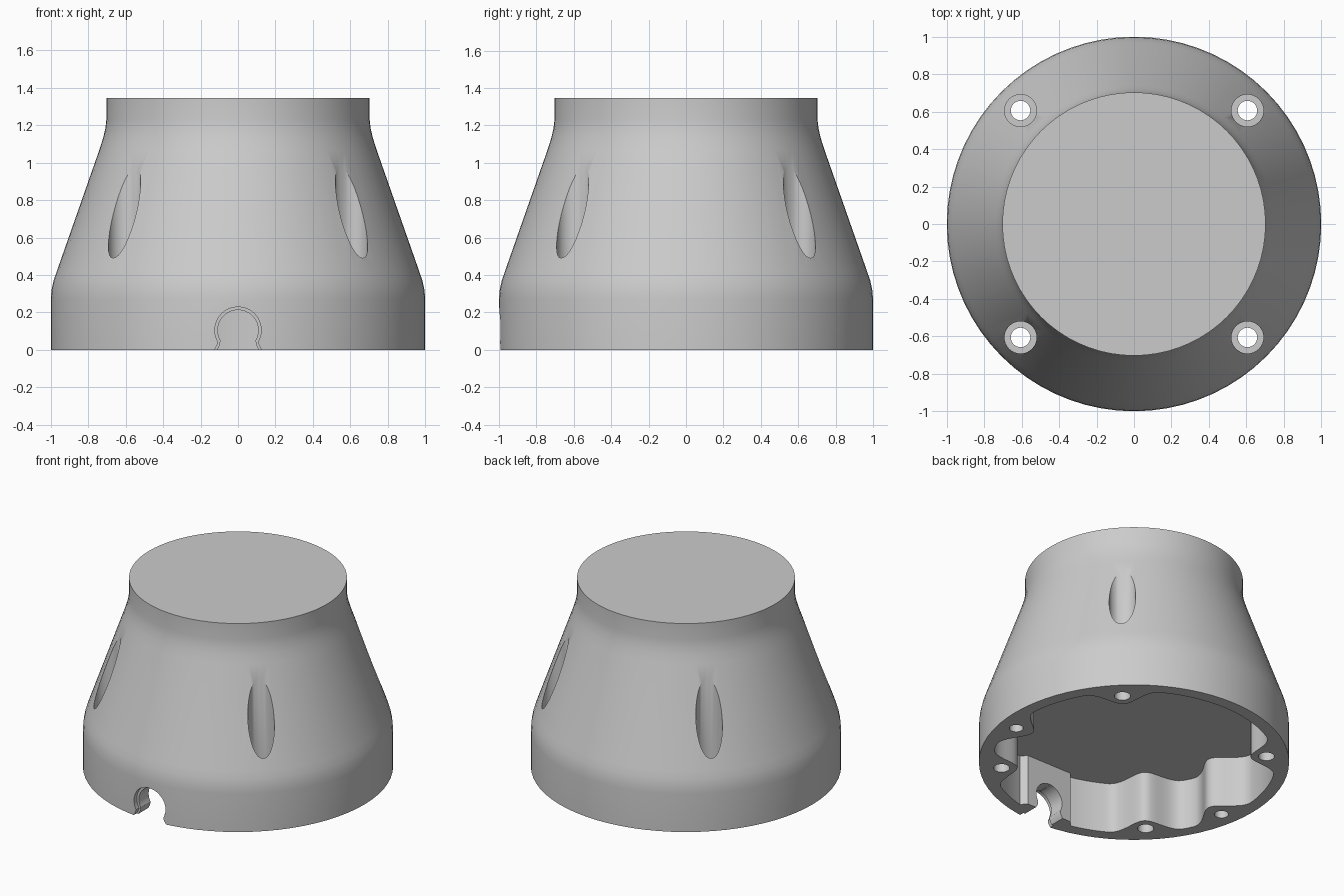
import bpy, bmesh
from math import sin, cos, pi, radians, atan2
from mathutils import Matrix

cube = bpy.data.objects.get("Cube")
if cube:
    bpy.data.objects.remove(cube, do_unlink=True)

grey = bpy.data.materials.new("light grey plastic")
grey.use_nodes = True
colour = (0.6, 0.6, 0.6, 1)
grey.diffuse_color = colour
grey.node_tree.nodes["Principled BSDF"].inputs["Base Color"].default_value = colour


def make(name, bm):
    bmesh.ops.recalc_face_normals(bm, faces=bm.faces)
    mesh = bpy.data.meshes.new(name)
    bm.to_mesh(mesh)
    bm.free()
    ob = bpy.data.objects.new(name, mesh)
    bpy.context.collection.objects.link(ob)
    mesh.materials.append(grey)
    return ob


def loft(name, rings):
    """Skin equal-length closed rings and cap both ends."""
    bm = bmesh.new()
    loops = [[bm.verts.new(p) for p in ring] for ring in rings]
    n = len(loops[0])
    for a, b in zip(loops, loops[1:]):
        for i in range(n):
            j = (i + 1) % n
            bm.faces.new((a[i], a[j], b[j], b[i]))
    bm.faces.new(loops[0][::-1])
    bm.faces.new(loops[-1])
    return make(name, bm)


def circle(r, z, n, x=0, y=0):
    return [(x + r * cos(2 * pi * i / n), y + r * sin(2 * pi * i / n), z) for i in range(n)]


def cut(target, cutter):
    mod = target.modifiers.new("cut", 'BOOLEAN')
    mod.operation = 'DIFFERENCE'
    mod.solver = 'EXACT'
    mod.object = cutter
    bpy.context.view_layer.objects.active = target
    bpy.ops.object.modifier_apply(modifier=mod.name)
    bpy.data.objects.remove(cutter, do_unlink=True)


def drill(target, r, x, y, z0, z1):
    cut(target, loft("drill", [circle(r, z0, 32, x, y), circle(r, z1, 32, x, y)]))


# Tapered body
profile = [(1, 0), (1, 0.27), (0.996, 0.32), (0.985, 0.37), (0.968, 0.42),
           (0.74, 1.07), (0.721, 1.13), (0.709, 1.18), (0.703, 1.23), (0.703, 1.345)]
body = loft("tapered_housing", [circle(r, z, 72) for r, z in profile])

# Recess underneath, with its wall swelling inward into screw bosses
screw_angles = [45, 135, 225, 315]
insert_angles = [-10, 190]
boss_angles = [radians(a) for a in screw_angles + insert_angles]


def recess_radius(t):
    swell = 0
    for a in boss_angles:
        d = abs(atan2(sin(t - a), cos(t - a)))
        if d < 0.27:
            swell = max(swell, 0.5 + 0.5 * cos(pi * d / 0.27))
    r = 0.915 - 0.16 * swell
    # Flat thick wall behind the cable notch
    if sin(t) < 0 and abs(r * cos(t)) < 0.21:
        r = min(r, -0.85 / sin(t))
    return r


angles = [2 * pi * i / 240 for i in range(240)]
cut(body, loft("recess", [[(recess_radius(t) * cos(t), recess_radius(t) * sin(t), z)
                           for t in angles] for z in (-0.1, 0.36)]))

# Screw holes with open pockets down the slope
for a in screw_angles:
    x, y = 0.857 * cos(radians(a)), 0.857 * sin(radians(a))
    drill(body, 0.086, x, y, 0.40, 1.3)
    drill(body, 0.052, x, y, -0.1, 0.6)

# Blind insert holes
for a in insert_angles:
    drill(body, 0.045, 0.877 * cos(radians(a)), 0.877 * sin(radians(a)), -0.1, 0.3)


# Keyhole-shaped cable notch at the front, wider at the outside
def notch(r, y0, y1):
    arc = [radians(-30 + 240 * i / 32) for i in range(33)]
    pts = [(r * cos(t), 0.105 + r * sin(t)) for t in arc]
    foot = r * 0.9
    pts += [(-foot, 0.025), (-foot - 0.015, 0), (-foot - 0.015, -0.1),
            (foot + 0.015, -0.1), (foot + 0.015, 0), (foot, 0.025)]
    return loft("notch", [[(x, y, z) for x, z in pts] for y in (y0, y1)])


cut(body, notch(0.108, -1.2, -0.7))
cut(body, notch(0.124, -1.2, -0.96))

# Soft shading with crisp edges
bpy.ops.object.select_all(action='DESELECT')
body.select_set(True)
bpy.context.view_layer.objects.active = body
bpy.ops.object.shade_smooth_by_angle(angle=radians(30))
